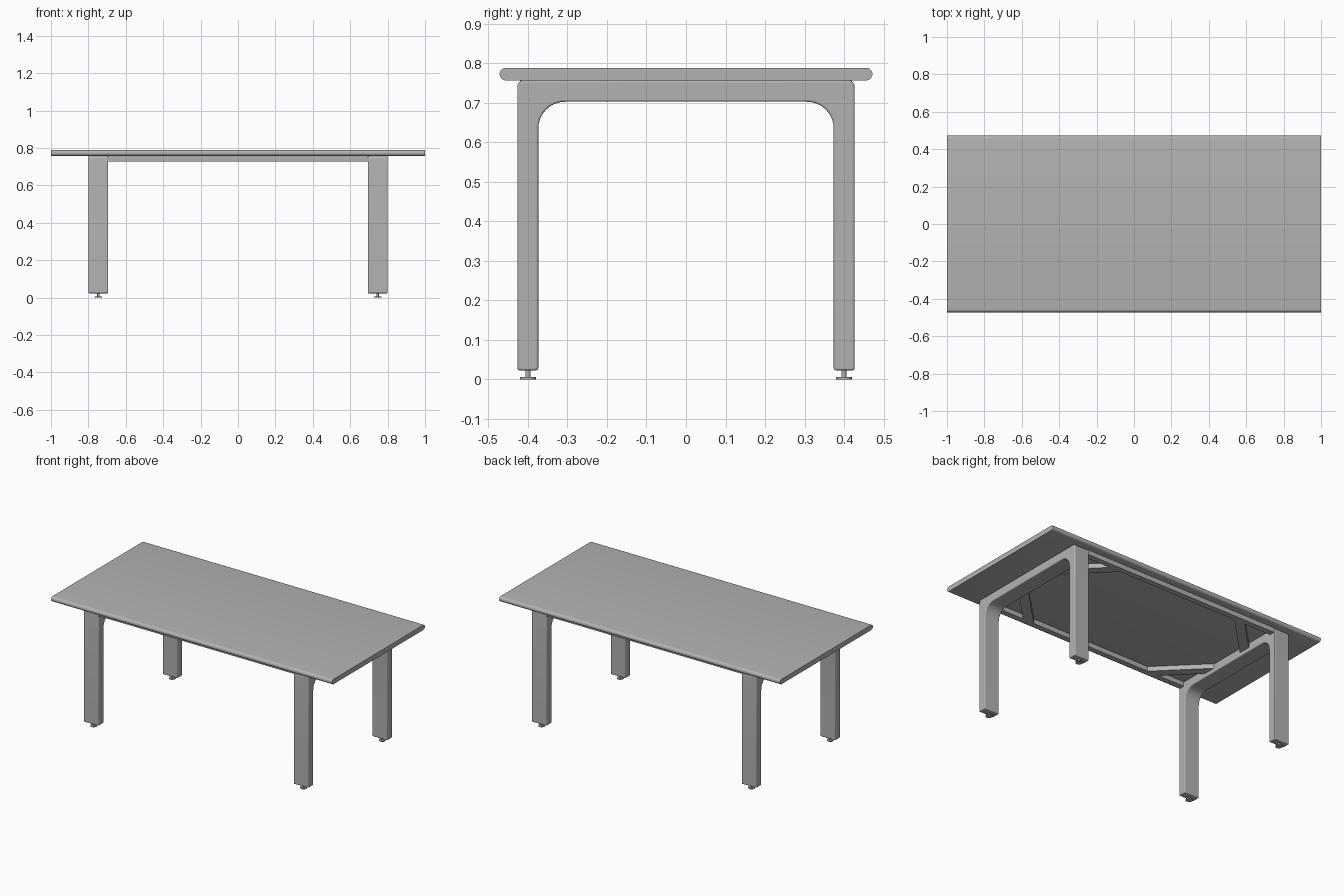
import bpy, bmesh, math
from mathutils import Matrix, Vector

cube = bpy.data.objects.get("Cube")
if cube:
    bpy.data.objects.remove(cube, do_unlink=True)

grey = bpy.data.materials.new("grey")
grey.use_nodes = True
colour = (0.45, 0.45, 0.45, 1)
grey.diffuse_color = colour
grey.node_tree.nodes["Principled BSDF"].inputs["Base Color"].default_value = colour

TOP, UNDER = 0.789, 0.757


def arc(cx, cy, r, start, end, steps=8):
    """Points on an arc, angles in degrees."""
    angles = [math.radians(start + (end - start) * i / steps) for i in range(steps + 1)]
    return [(cx + r * math.cos(a), cy + r * math.sin(a)) for a in angles]


def prism(name, outline, place, depth, bevel=0.0):
    """Extrude a 2D outline; place maps a point to its 3D start, depth is the sweep vector."""
    bm = bmesh.new()
    face = bm.faces.new([bm.verts.new(place(a, b)) for a, b in outline])
    swept = bmesh.ops.extrude_face_region(bm, geom=[face])
    moved = [v for v in swept["geom"] if isinstance(v, bmesh.types.BMVert)]
    bmesh.ops.translate(bm, verts=moved, vec=Vector(depth))
    bmesh.ops.recalc_face_normals(bm, faces=bm.faces)
    return finish(name, bm, bevel)


def finish(name, bm, bevel=0.0):
    mesh = bpy.data.meshes.new(name)
    bm.to_mesh(mesh)
    bm.free()
    mesh.materials.append(grey)
    obj = bpy.data.objects.new(name, mesh)
    bpy.context.collection.objects.link(obj)
    if bevel:
        mod = obj.modifiers.new("soft_edges", "BEVEL")
        mod.width, mod.segments, mod.limit_method = bevel, 3, "ANGLE"
        mod.angle_limit = math.radians(40)
    bpy.ops.object.select_all(action="DESELECT")
    obj.select_set(True)
    bpy.context.view_layer.objects.active = obj
    bpy.ops.object.shade_smooth_by_angle(angle=math.radians(35))
    return obj


# Table top with fully rounded long edges
r = (TOP - UNDER) / 2
mid = UNDER + r
half = 0.472 - r
prism("table_top", arc(half, mid, r, -90, 90, 12) + arc(-half, mid, r, 90, 270, 12),
      lambda y, z: (-1, y, z), (2, 0, 0))

# Arched leg frames, one at each end
OUT, IN, FOOT, BEAM = 0.427, 0.374, 0.023, 0.703
R1, R2 = 0.016, 0.068
arch = ([(OUT, FOOT)] + arc(OUT - R1, UNDER - R1, R1, 0, 90)
        + arc(R1 - OUT, UNDER - R1, R1, 90, 180) + [(-OUT, FOOT), (-IN, FOOT)]
        + arc(R2 - IN, BEAM - R2, R2, 180, 90) + arc(IN - R2, BEAM - R2, R2, 90, 0)
        + [(IN, FOOT)])
for side, label in ((1, "left"), (-1, "right")):
    prism(label + "_leg_frame", arch,
          lambda y, z: (side * 0.747 - 0.053, y, z), (0.106, 0, 0), 0.005)

# Long rails under the top
RAIL = 0.727
for end, label in ((-1, "front"), (1, "back")):
    box = [(end * 0.385, RAIL), (end * 0.42, RAIL), (end * 0.42, UNDER), (end * 0.385, UNDER)]
    prism(label + "_rail", box, lambda y, z: (-0.7, y, z), (1.4, 0, 0))

# Diagonal corner braces and levelling feet
brace = [(0.41, 0.40), (0.49, 0.40), (0.705, 0.185), (0.705, 0.105)]
for sx, xname in ((1, "left"), (-1, "right")):
    for sy, yname in ((-1, "front"), (1, "back")):
        corner = yname + "_" + xname
        prism(corner + "_brace", brace,
              lambda x, y: (sx * x, sy * y, RAIL), (0, 0, UNDER - RAIL))
        bm = bmesh.new()
        for radius, low, high in ((0.02, 0, 0.006), (0.006, 0.004, 0.03)):
            bmesh.ops.create_cone(
                bm, cap_ends=True, segments=24, radius1=radius, radius2=radius,
                depth=high - low,
                matrix=Matrix.Translation((sx * 0.747, sy * 0.4, (low + high) / 2)))
        finish(corner + "_levelling_foot", bm)
